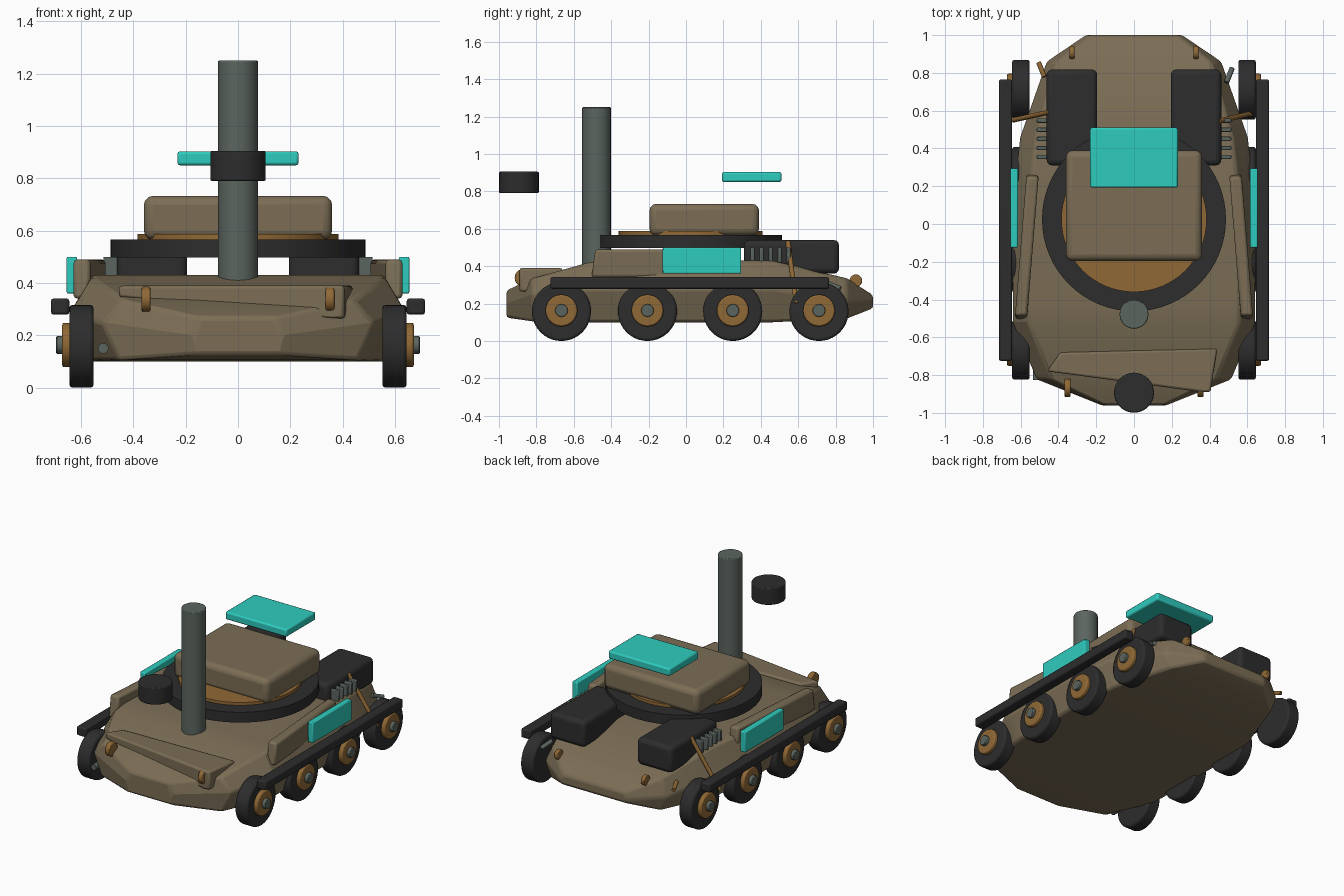
import bpy, bmesh, math
from mathutils import Vector

if "Cube" in bpy.data.objects:
    bpy.data.objects.remove(bpy.data.objects["Cube"])


def material(name, rgb):
    m = bpy.data.materials.new(name)
    m.diffuse_color = (*rgb, 1)
    m.use_nodes = True
    m.node_tree.nodes["Principled BSDF"].inputs["Base Color"].default_value = m.diffuse_color
    return m


TAN = material("tan armour", (0.20, 0.155, 0.092))
BLACK = material("black rubber", (0.026, 0.026, 0.027))
BRONZE = material("bronze", (0.28, 0.14, 0.036))
STEEL = material("grey steel", (0.105, 0.13, 0.115))
TEAL = material("teal panel", (0.028, 0.60, 0.52))


def finish(name, bm, mat, bevel=0.0, segs=2):
    bmesh.ops.recalc_face_normals(bm, faces=bm.faces)
    me = bpy.data.meshes.new(name)
    bm.to_mesh(me)
    bm.free()
    me.materials.append(mat)
    ob = bpy.data.objects.new(name, me)
    bpy.context.collection.objects.link(ob)
    if bevel:
        b = ob.modifiers.new("bevel", 'BEVEL')
        b.width, b.segments, b.limit_method = bevel, segs, 'ANGLE'
        b.angle_limit = math.radians(25)
    bpy.context.view_layer.objects.active = ob
    bpy.ops.object.select_all(action='DESELECT')
    ob.select_set(True)
    bpy.ops.object.shade_smooth_by_angle(angle=math.radians(20))
    return ob


def box(name, x, y, z, mat, bevel=0.0, segs=2):
    """Box from (min, max) ranges."""
    bm = bmesh.new()
    bmesh.ops.create_cube(bm, size=1)
    for v in bm.verts:
        v.co = [(a[0] + a[1]) / 2 + c * abs(a[1] - a[0]) for a, c in zip((x, y, z), v.co)]
    return finish(name, bm, mat, bevel, segs)


def rod(name, a, b, r, mat, sides=24, bevel=0.0):
    """Cylinder between two points."""
    a, b = Vector(a), Vector(b)
    bm = bmesh.new()
    bmesh.ops.create_cone(bm, cap_ends=True, segments=sides, radius1=r, radius2=r, depth=(b - a).length)
    q = (b - a).to_track_quat('Z', 'Y')
    for v in bm.verts:
        v.co = q @ v.co + (a + b) / 2
    return finish(name, bm, mat, bevel)


def prism(name, low, high, mat, bevel=0.0):
    """Solid between two matching loops of points."""
    bm = bmesh.new()
    lo, hi = [bm.verts.new(p) for p in low], [bm.verts.new(p) for p in high]
    bm.faces.new(lo)
    bm.faces.new(hi)
    n = len(lo)
    for i in range(n):
        bm.faces.new((lo[i], lo[(i + 1) % n], hi[(i + 1) % n], hi[i]))
    return finish(name, bm, mat, bevel)


# Hull: stations along y with half widths and heights (bottom, middle, top)
stations = [
    (-0.96, (.16, .17, .15), (.125, .20, .27)),
    (-0.82, (.46, .52, .44), (.105, .25, .335)),
    (-0.52, (.58, .645, .56), (.10, .28, .42)),
    (-0.42, (.59, .645, .56), (.10, .28, .43)),
    (0.12, (.59, .645, .56), (.10, .28, .43)),
    (0.46, (.56, .605, .52), (.10, .28, .43)),
    (0.86, (.42, .465, .41), (.12, .22, .335)),
    (1.00, (.24, .26, .23), (.175, .205, .245)),
]
bm = bmesh.new()
loops = []
for y, w, z in stations:
    ring = [(w[i], y, z[i]) for i in range(3)]
    ring += [(-x, yy, zz) for x, yy, zz in reversed(ring)]
    loops.append([bm.verts.new(p) for p in ring])
for p, q in zip(loops, loops[1:]):
    for i in range(6):
        j = (i + 1) % 6
        bm.faces.new((p[i], p[j], q[j], q[i]))
bm.faces.new(loops[0])
bm.faces.new(loops[-1])
finish("hull", bm, TAN, 0.015)

# Slanted plate on the nose
outline = [(-.46, -.78), (-.39, -.68), (.44, -.66), (.405, -.89), (.36, -.89)]
depth = [.345, .335, .27, .265, .26]
prism("nose_plate", [(x, y, z) for (x, y), z in zip(outline, depth)],
      [(x, y, .39) for x, y in outline], TAN, 0.012)

# Turret: ring, disc and rounded body
rod("turret_ring", (0, .025, .497), (0, .025, .567), .487, BLACK, 64)
rod("turret_disc", (0, .025, .56), (0, .025, .587), .385, BRONZE, 64)
box("turret_body", (-.36, .36), (-.195, .39), (.565, .733), TAN, 0.035, 3)

# Mast, drum and floating roof panel
rod("mast", (0, -.478, .40), (0, -.478, 1.25), .077, STEEL, 20, 0.005)
rod("front_drum", (0, -.893, .79), (0, -.893, .905), .106, BLACK, 32, 0.006)
box("roof_panel", (-.232, .232), (.192, .51), (.85, .903), TEAL, 0.01)

# Paired parts
for s, side in ((1, "right"), (-1, "left")):
    # Wheels with hubs and axle caps
    for i, y in enumerate((-.666, -.206, .25, .711)):
        tag = f"{side}_{i + 1}"
        rod("tyre_" + tag, (s * .552, y, .158), (s * .645, y, .158), .158, BLACK, 40, 0.012)
        rod("hub_" + tag, (s * .56, y, .163), (s * .672, y, .163), .085, BRONZE, 32, 0.008)
        rod("axle_cap_" + tag, (s * .60, y, .163), (s * .695, y, .163), .034, STEEL, 20, 0.004)
    # Long fender rail and side panel
    box("fender_rail_" + side, (s * .645, s * .715), (-.725, .765), (.279, .341), BLACK, 0.01)
    box("side_panel_" + side, (s * .615, s * .655), (-.125, .295), (.36, .50), TEAL, 0.006)
    # Slanted stowage beam on the deck edge
    foot = [(.565, -.505), (.63, -.505), (.57, .27), (.505, .27)]
    prism("deck_beam_" + side, [(s * x, y, .34) for x, y in foot],
          [(s * x, y + (.02 if y < 0 else -.02), .49) for x, y in foot], TAN, 0.015)
    # Rear engine box and its vents
    box("engine_box_" + side, (s * .195, s * .462), (.31, .818), (.36, .54), BLACK, 0.028, 3)
    for i in range(5):
        y = .355 + i * .048
        box(f"vent_{side}_{i + 1}", (s * .44, s * .515), (y - .011, y + .011), (.42, .50), STEEL, 0.005)
    # Brace from engine box to fender
    ya, yb = (.545, .59) if s > 0 else (.592, .55)
    rod("brace_" + side, (s * .45, ya, .53), (s * .64, yb, .20), .013, BRONZE, 12)
    # Front and rear lamps
    rod("front_lamp_" + side, (s * .335, -.868, .338), (s * .368, -.868, .338), .048, BRONZE, 20, 0.006)
    rod("rear_lamp_" + side, (s * .315, .908, .322), (s * .342, .908, .322), .034, BRONZE, 20, 0.006)

# Small pipes at the rear corners and tow pin at the front
rod("rear_pipe_left", (-.475, .78, .30), (-.505, .855, .28), .013, BRONZE, 12)
rod("rear_pipe_right", (.49, .75, .31), (.52, .825, .28), .014, STEEL, 12)
rod("tow_pin", (-.515, -.70, .15), (-.515, -.825, .15), .02, STEEL, 16)
